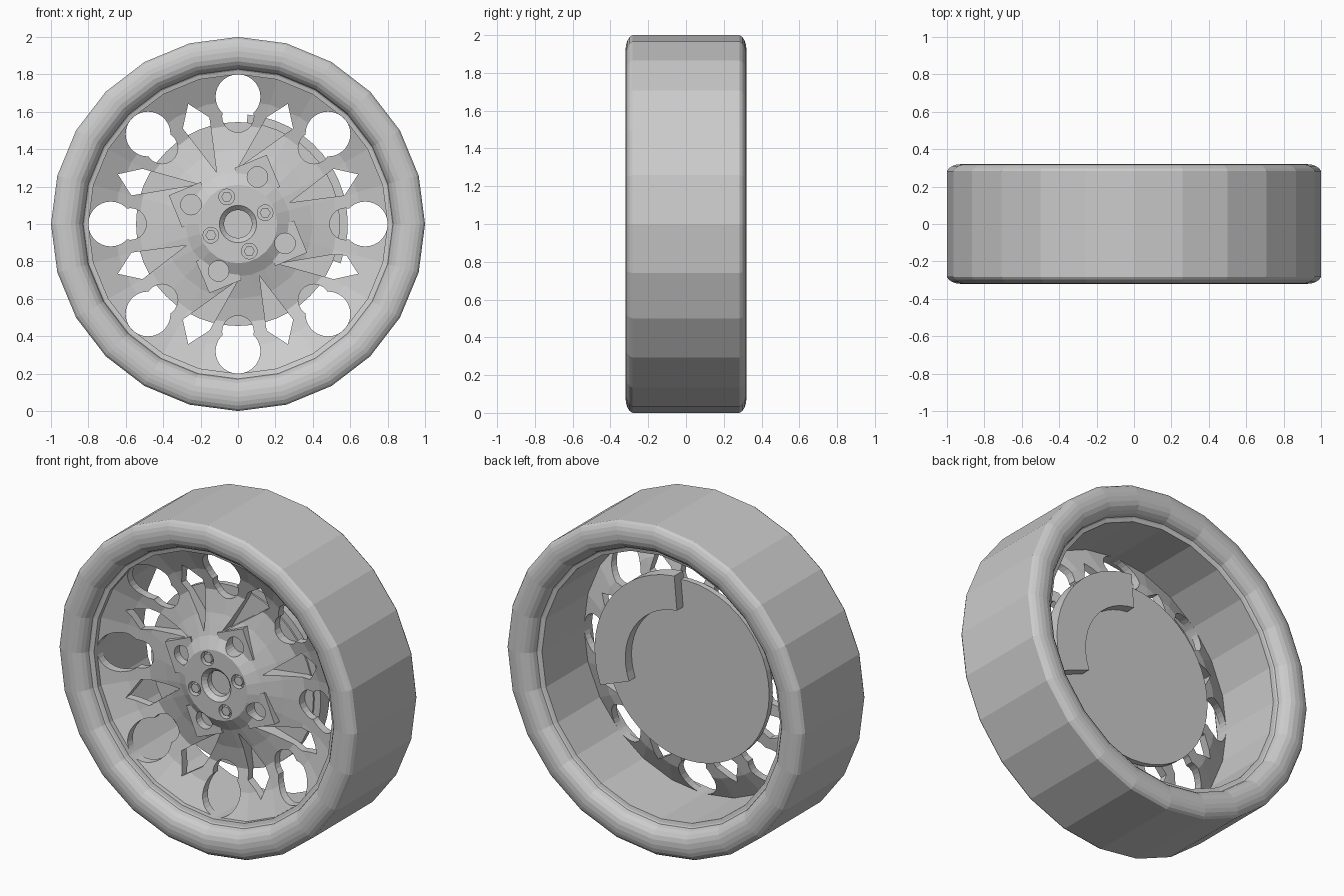
import bpy, bmesh
from math import sin, cos, radians, pi

if "Cube" in bpy.data.objects:
    bpy.data.objects.remove(bpy.data.objects["Cube"], do_unlink=True)

GREY = (0.6, 0.6, 0.6, 1)
grey = bpy.data.materials.new("plain_grey")
grey.use_nodes = True
grey.diffuse_color = GREY
grey.node_tree.nodes["Principled BSDF"].inputs["Base Color"].default_value = GREY


def finish(name, bm):
    bmesh.ops.recalc_face_normals(bm, faces=bm.faces)
    mesh = bpy.data.meshes.new(name)
    bm.to_mesh(mesh)
    bm.free()
    mesh.materials.append(grey)
    ob = bpy.data.objects.new(name, mesh)
    bpy.context.collection.objects.link(ob)
    ob.location.z = 1
    return ob


def polar(r, deg):
    return r * cos(radians(deg)), r * sin(radians(deg))


def circle(centre, r, n):
    return [(centre[0] + r * cos(2 * pi * i / n), centre[1] + r * sin(2 * pi * i / n))
            for i in range(n)]


def revolve(name, profile, closed=False, steps=24):
    """Spin a (radius, y) profile around the axle."""
    bm = bmesh.new()
    vs = [bm.verts.new((r, y, 0)) for r, y in profile]
    pairs = list(zip(vs, vs[1:])) + ([(vs[-1], vs[0])] if closed else [])
    es = [bm.edges.new(p) for p in pairs]
    bmesh.ops.spin(bm, geom=vs + es, cent=(0, 0, 0), axis=(0, 1, 0),
                   angle=2 * pi, steps=steps)
    bmesh.ops.remove_doubles(bm, verts=bm.verts, dist=0.0005)
    return finish(name, bm)


def prisms(name, outlines, front, back):
    """Extrude several (x, z) outlines along the axle."""
    bm = bmesh.new()
    for outline in outlines:
        a = [bm.verts.new((x, front, z)) for x, z in outline]
        b = [bm.verts.new((x, back, z)) for x, z in outline]
        bm.faces.new(a)
        bm.faces.new(b[::-1])
        for i in range(len(a)):
            j = (i + 1) % len(a)
            bm.faces.new((a[i], b[i], b[j], a[j]))
    return finish(name, bm)


def cut(target, cutter):
    cutter.hide_render = True
    mod = target.modifiers.new("cut", "BOOLEAN")
    mod.operation = "DIFFERENCE"
    mod.solver = "EXACT"
    mod.object = cutter
    bpy.context.view_layer.objects.active = target
    bpy.ops.object.modifier_apply(modifier=mod.name)


# Tyre with rounded shoulders, small rim lips and an open barrel
shoulder = [(0.80, 0.24), (0.82, 0.245), (0.828, 0.25), (0.835, 0.275), (0.85, 0.295),
            (0.87, 0.31), (0.895, 0.318), (0.925, 0.32), (0.95, 0.317),
            (0.972, 0.31), (0.99, 0.298), (1.0, 0.283)]
revolve("tyre", [(r, -y) for r, y in shoulder] + shoulder[::-1], closed=True)

# Dished wheel face with raised hub and stepped centre bore
dish = revolve("wheel_face", [
    (0, -0.15), (0.075, -0.15), (0.075, -0.185), (0.1, -0.21), (0.21, -0.21),
    (0.28, -0.17), (0.4, -0.13), (0.53, -0.105), (0.66, -0.14), (0.806, -0.215),
    (0.806, -0.165), (0.66, -0.09), (0.53, -0.06), (0, -0.06)])

# Round windows with narrower necks
eighths = [45 * k for k in range(8)]
windows = prisms("window_cutter", [circle(polar(0.68, a), 0.12, 28) for a in eighths], -0.5, 0.2)
necks = prisms("neck_cutter", [circle(polar(0.575, a), 0.085, 20) for a in eighths], -0.5, 0.2)

# Pointed slots; those beside a lug bend their tips away from it
bend = {67.5: 90, 157.5: 135, 247.5: 270, 337.5: 315}
slots = []
for a in (e + 22.5 for e in eighths):
    slots.append([polar(0.695, a), polar(0.59, a + 7.5),
                  polar(0.3, bend.get(a, a)), polar(0.59, a - 7.5)])
slot_cutter = prisms("slot_cutter", slots, -0.5, 0.2)

# Lug pads with round pockets, and bolt pockets in the hub
lugs = list(bend)
bolts = [a - 45 for a in lugs]
pads = prisms("lug_pads", [[polar(0.4, a), polar(0.3, a + 26), polar(0.14, a), polar(0.3, a - 26)]
                           for a in lugs], -0.175, -0.08)
pockets = prisms("lug_pocket_cutter", [circle(polar(0.272, a), 0.055, 20) for a in lugs],
                 -0.5, -0.125)
bolt_pockets = prisms("bolt_pocket_cutter", [circle(polar(0.157, a), 0.042, 20) for a in bolts],
                      -0.5, -0.175)
prisms("hub_bolts", [circle(polar(0.157, a), 0.029, 6) for a in bolts], -0.203, -0.165)

cutters = [windows, necks, slot_cutter, pockets, bolt_pockets]
for cutter in cutters:
    cut(dish, cutter)
cut(pads, pockets)
for cutter in cutters:
    bpy.data.objects.remove(cutter, do_unlink=True)

# Brake disc and caliper arc behind the wheel face
revolve("brake_disc", [(0, -0.055), (0.545, -0.055), (0.545, -0.02), (0, -0.02)], steps=48)
arc = [-21 + 106 * i / 14 for i in range(15)]
prisms("brake_caliper", [[polar(0.587, a) for a in arc] + [polar(0.38, a) for a in arc[::-1]]],
       -0.045, 0.04)
